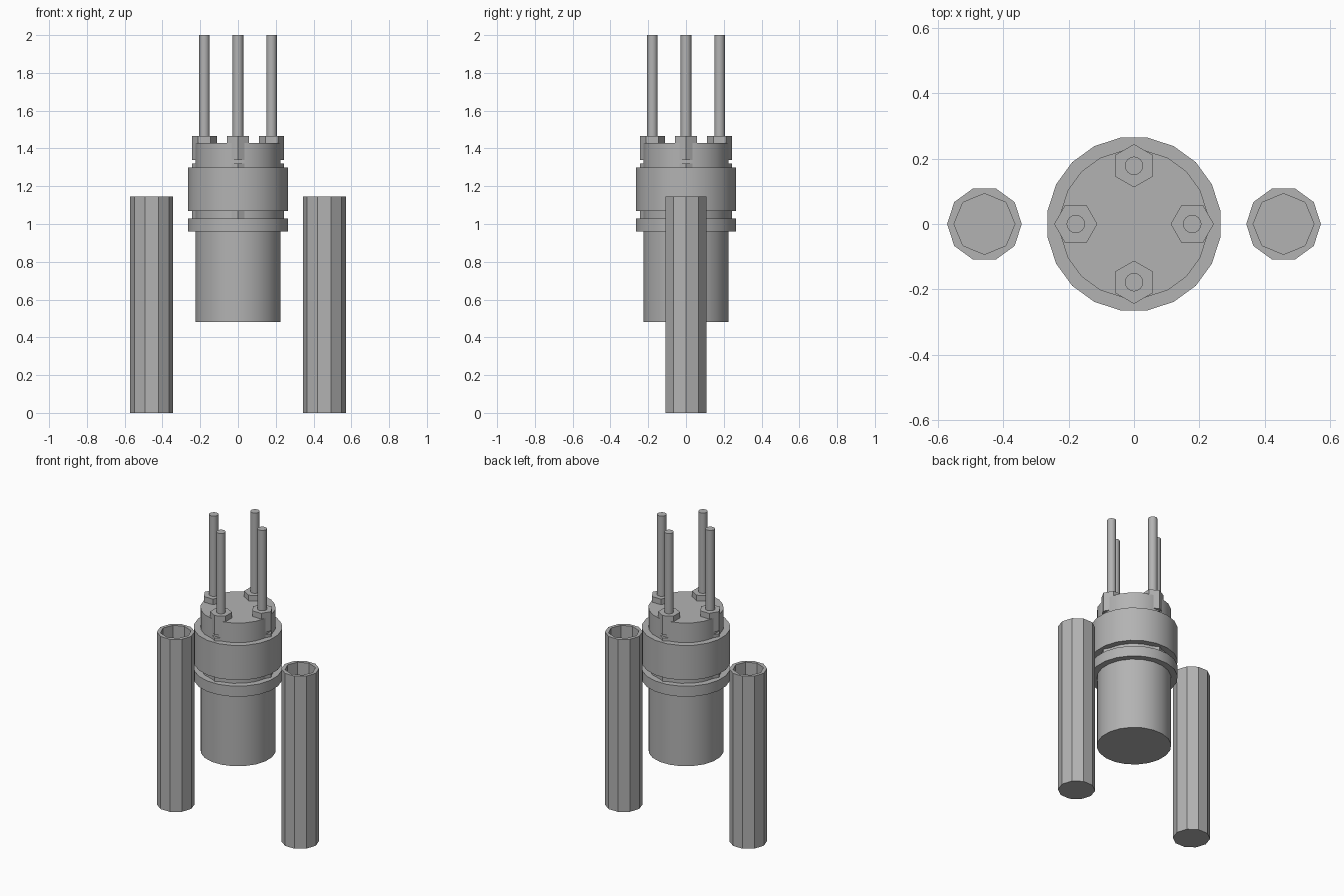
import bpy, bmesh, math

cube = bpy.data.objects.get("Cube")
if cube:
    bpy.data.objects.remove(cube)

grey = bpy.data.materials.new("plain_grey")
grey.use_nodes = True
colour = (0.45, 0.45, 0.45, 1)
grey.diffuse_color = colour
grey.node_tree.nodes["Principled BSDF"].inputs["Base Color"].default_value = colour


def finish(bm, name, location=(0, 0, 0), smooth=False):
    bmesh.ops.recalc_face_normals(bm, faces=bm.faces)
    mesh = bpy.data.meshes.new(name)
    bm.to_mesh(mesh)
    bm.free()
    mesh.materials.append(grey)
    obj = bpy.data.objects.new(name, mesh)
    obj.location = location
    bpy.context.collection.objects.link(obj)
    if smooth:
        bpy.ops.object.select_all(action='DESELECT')
        obj.select_set(True)
        bpy.context.view_layer.objects.active = obj
        bpy.ops.object.shade_smooth_by_angle(angle=math.radians(35))
    return obj


def ring(bm, radius, z, sides, turn=0):
    points = [turn + math.tau * i / sides for i in range(sides)]
    return [bm.verts.new((radius * math.cos(a), radius * math.sin(a), z)) for a in points]


def lathe(name, profile, sides, turn=0, location=(0, 0, 0), smooth=False):
    """Stack rings of (radius, z) and cap both ends."""
    bm = bmesh.new()
    rings = [ring(bm, r, z, sides, turn) for r, z in profile]
    for low, high in zip(rings, rings[1:]):
        for i in range(sides):
            j = (i + 1) % sides
            bm.faces.new((low[i], low[j], high[j], high[i]))
    bm.faces.new(rings[0])
    bm.faces.new(rings[-1])
    return finish(bm, name, location, smooth)


def tube(name, x):
    """Ten-sided tube with an eight-sided blind bore."""
    bm = bmesh.new()
    base, rim = ring(bm, 0.114, 0, 10), ring(bm, 0.114, 1.145, 10)
    floor, mouth = ring(bm, 0.093, 0.03, 8), ring(bm, 0.093, 1.145, 8)
    for low, high in ((base, rim), (floor, mouth)):
        for i in range(len(low)):
            j = (i + 1) % len(low)
            bm.faces.new((low[i], low[j], high[j], high[i]))
    bm.faces.new(base)
    bm.faces.new(floor)
    edges = [e for e in bm.edges if all(v in rim or v in mouth for v in e.verts)]
    bmesh.ops.triangle_fill(bm, edges=edges, use_beauty=True)
    finish(bm, name, (x, 0, 0))


# Central drum with lower flange and wide collar
SIDES = 20
half_step = math.pi / SIDES
drum, wide = 0.227, 0.267
lathe("drum", [(drum, 0.48), (drum, 0.96), (wide, 0.96), (wide, 1.03),
               (drum, 1.03), (drum, 1.07), (wide, 1.07), (wide, 1.30),
               (drum, 1.30), (drum, 1.43)], SIDES, half_step, smooth=True)

# Four bolts: lower hex column, upper hex nut and a long rod
for i, side in enumerate(("left", "back", "right", "front")):
    a = i * math.pi / 2
    spot = (0.178 * math.cos(a), 0.178 * math.sin(a), 0)
    lathe(side + "_hex_column", [(0.066, 1.0), (0.066, 1.32)], 6, a, spot)
    lathe(side + "_hex_nut", [(0.066, 1.338), (0.066, 1.467)], 6, a, spot)
    lathe(side + "_rod", [(0.028, 1.3), (0.028, 2.0)], 16, 0, spot, smooth=True)

# Side tubes
tube("left_tube", 0.457)
tube("right_tube", -0.457)
